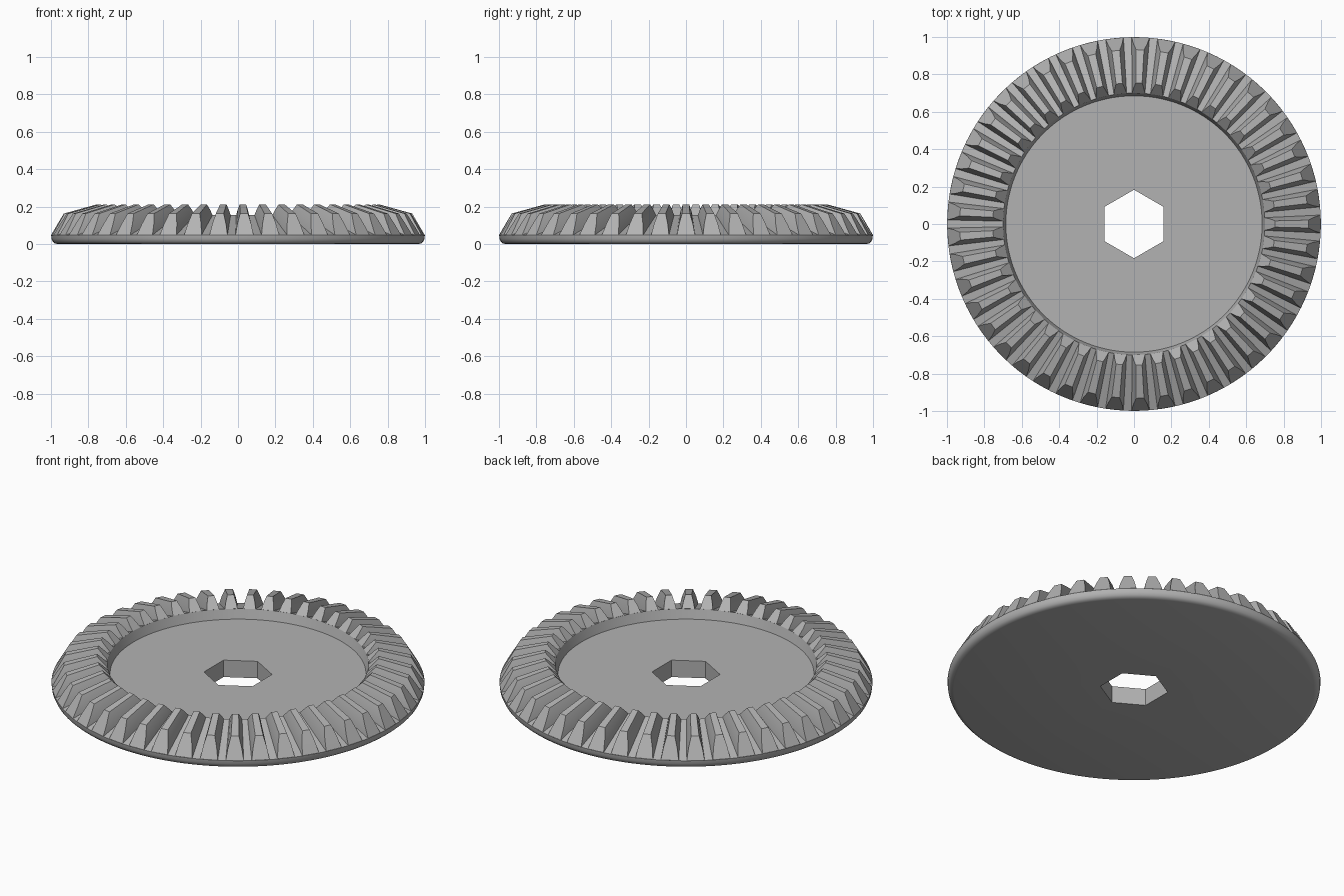
import bpy, bmesh, math
from math import sin, cos, pi

if "Cube" in bpy.data.objects:
    bpy.data.objects.remove(bpy.data.objects["Cube"])

TEETH = 45
SEG = 180
HEX_R = 0.183

steel = bpy.data.materials.new("steel grey")
steel.diffuse_color = (0.45, 0.45, 0.45, 1)
steel.use_nodes = True
steel.node_tree.nodes["Principled BSDF"].inputs["Base Color"].default_value = steel.diffuse_color


def finish(bm, name, angle):
    bmesh.ops.recalc_face_normals(bm, faces=bm.faces)
    mesh = bpy.data.meshes.new(name)
    bm.to_mesh(mesh)
    bm.free()
    mesh.materials.append(steel)
    obj = bpy.data.objects.new(name, mesh)
    bpy.context.collection.objects.link(obj)
    bpy.ops.object.select_all(action='DESELECT')
    obj.select_set(True)
    bpy.context.view_layer.objects.active = obj
    bpy.ops.object.shade_smooth_by_angle(angle=math.radians(angle))
    return obj


def hex_radius(a):
    # distance to a hexagon with corners on the y axis
    local = (a - pi / 2) % (pi / 3) - pi / 6
    return HEX_R * cos(pi / 6) / cos(local)


# gear body: closed revolved section, inner ring shaped as a hexagon (r = None)
section = [(None, 0.0), (0.965, 0.0), (0.98, 0.004), (0.99, 0.013), (0.997, 0.028),
           (0.999, 0.048), (0.70, 0.155), (0.685, 0.10), (None, 0.10)]
bm = bmesh.new()
rings = []
for i in range(SEG):
    a = 2 * pi * i / SEG
    ring = []
    for r, z in section:
        rr = hex_radius(a) if r is None else r
        ring.append(bm.verts.new((rr * cos(a), rr * sin(a), z)))
    rings.append(ring)
n = len(section)
for i in range(SEG):
    p, q = rings[i], rings[(i + 1) % SEG]
    for j in range(n):
        k = (j + 1) % n
        bm.faces.new((p[j], q[j], q[k], p[k]))
finish(bm, "gear_body", 28)

# tapered bevel teeth: rows of (r, z, half width) from sunk root to tip
outer = [(0.985, 0.035, 0.050), (0.999, 0.049, 0.048), (0.965, 0.107, 0.037), (0.932, 0.163, 0.021)]
inner = [(0.72, 0.13, 0.036), (0.70, 0.155, 0.034), (0.728, 0.184, 0.027), (0.755, 0.212, 0.017)]
bm = bmesh.new()
for t in range(TEETH):
    a0 = 2 * pi * t / TEETH

    def loop(rows):
        pts = [(r, z, -w) for r, z, w in rows] + [(r, z, w) for r, z, w in reversed(rows)]
        return [bm.verts.new((r * cos(a0 + w / r), r * sin(a0 + w / r), z)) for r, z, w in pts]

    o, i = loop(outer), loop(inner)
    m = len(o)
    for j in range(m):
        k = (j + 1) % m
        bm.faces.new((o[j], o[k], i[k], i[j]))
    # end faces as strips
    for ring in (o, i):
        for j in range(m // 2 - 1):
            bm.faces.new((ring[j], ring[j + 1], ring[m - 2 - j], ring[m - 1 - j]))
finish(bm, "gear_teeth", 28)
